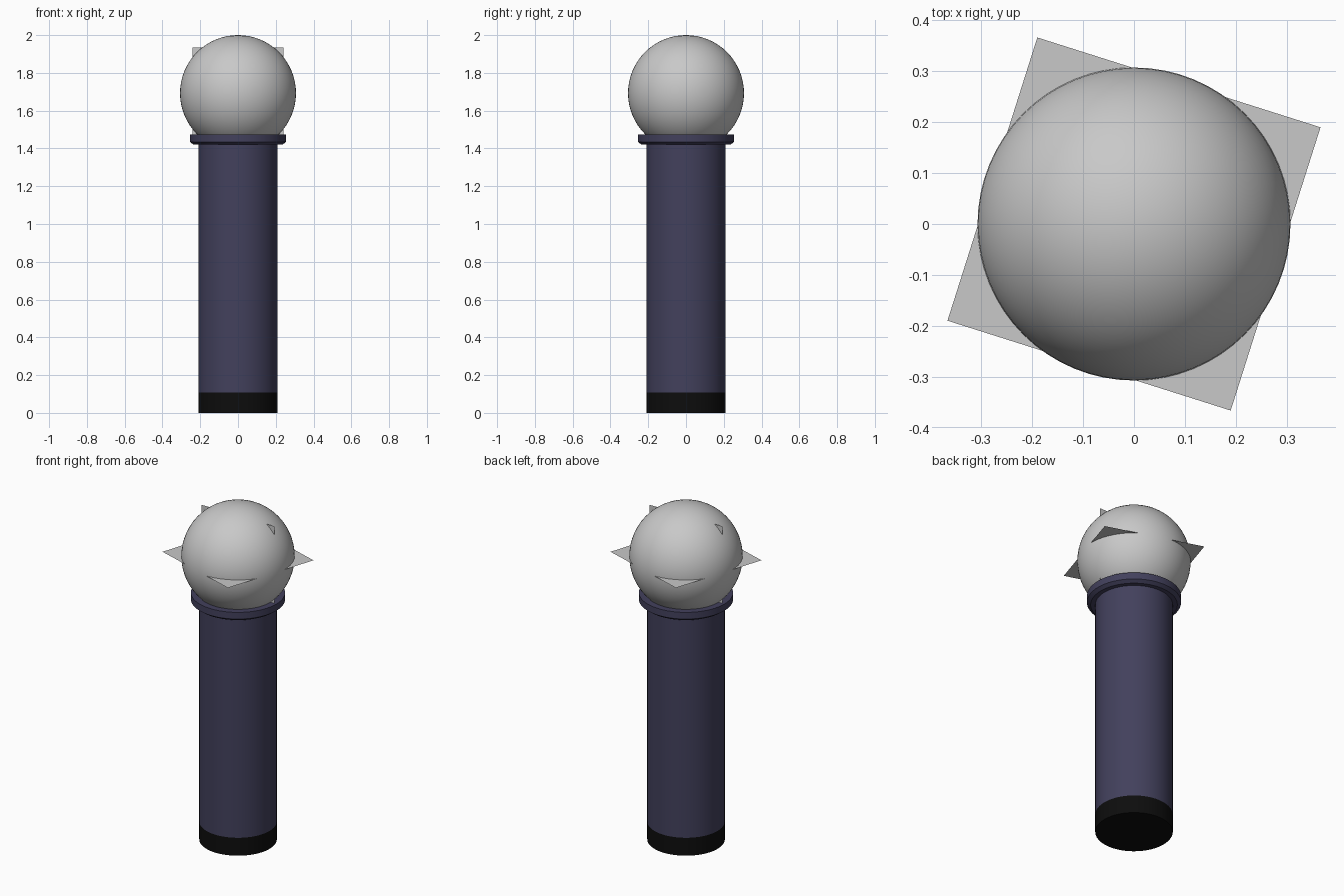
import bpy, math

if "Cube" in bpy.data.objects:
    bpy.data.objects.remove(bpy.data.objects["Cube"])


def material(name, rgb):
    m = bpy.data.materials.new(name)
    m.diffuse_color = (*rgb, 1)
    m.use_nodes = True
    m.node_tree.nodes["Principled BSDF"].inputs["Base Color"].default_value = m.diffuse_color
    return m


GREY = material("light grey", (0.58, 0.58, 0.58))
NAVY = material("dark slate blue", (0.055, 0.052, 0.108))
BLACK = material("black", (0.004, 0.004, 0.004))


def finish(name, mat, smooth=True):
    ob = bpy.context.object
    ob.name = name
    ob.data.materials.append(mat)
    if smooth:
        bpy.ops.object.shade_smooth_by_angle(angle=math.radians(30))
    return ob


def cylinder(name, mat, radius, z0, z1):
    bpy.ops.mesh.primitive_cylinder_add(vertices=64, radius=radius, depth=z1 - z0,
                                        location=(0, 0, (z0 + z1) / 2))
    return finish(name, mat)


def cone(name, mat, r0, r1, z0, z1):
    bpy.ops.mesh.primitive_cone_add(vertices=64, radius1=r0, radius2=r1, depth=z1 - z0,
                                    end_fill_type='NOTHING', location=(0, 0, (z0 + z1) / 2))
    return finish(name, mat)


def sheet(name, half, rotation):
    bpy.ops.mesh.primitive_plane_add(size=half * 2, location=(0, 0, HEAD_Z), rotation=rotation)
    return finish(name, GREY, False)


HEAD_R = 0.307
HEAD_Z = 2 - HEAD_R

# Handle with dark end cap
cylinder("end_cap", BLACK, 0.21, 0, 0.107)
cylinder("handle", NAVY, 0.21, 0.107, 1.45)

# Collar under the head: profile with bevelled lower edge, spun round z
profile = [(0.15, 1.475), (0.255, 1.475), (0.255, 1.435), (0.235, 1.42), (0.205, 1.42)]
n = 64
verts = [(r * math.cos(2 * math.pi * i / n), r * math.sin(2 * math.pi * i / n), z)
         for i in range(n) for r, z in profile]
k = len(profile)
faces = [(i * k + j, i * k + j + 1, (i + 1) % n * k + j + 1, (i + 1) % n * k + j)
         for i in range(n) for j in range(k - 1)]
# reverse winding so the normals point outwards
faces = [f[::-1] for f in faces]
mesh = bpy.data.meshes.new("collar")
mesh.from_pydata(verts, [], faces)
collar = bpy.data.objects.new("collar", mesh)
bpy.context.collection.objects.link(collar)
bpy.ops.object.select_all(action='DESELECT')
collar.select_set(True)
bpy.context.view_layer.objects.active = collar
finish("collar", NAVY)

# Round head
bpy.ops.mesh.primitive_uv_sphere_add(segments=64, ring_count=32, radius=HEAD_R,
                                     location=(0, 0, HEAD_Z))
finish("head", GREY)

# Thin square sheets crossing the head, their corners poking out
sheet("level_sheet", 0.2915, (0, 0, math.radians(-17.6)))
sheet("upright_sheet", 0.242, (math.radians(90), 0, 0))
